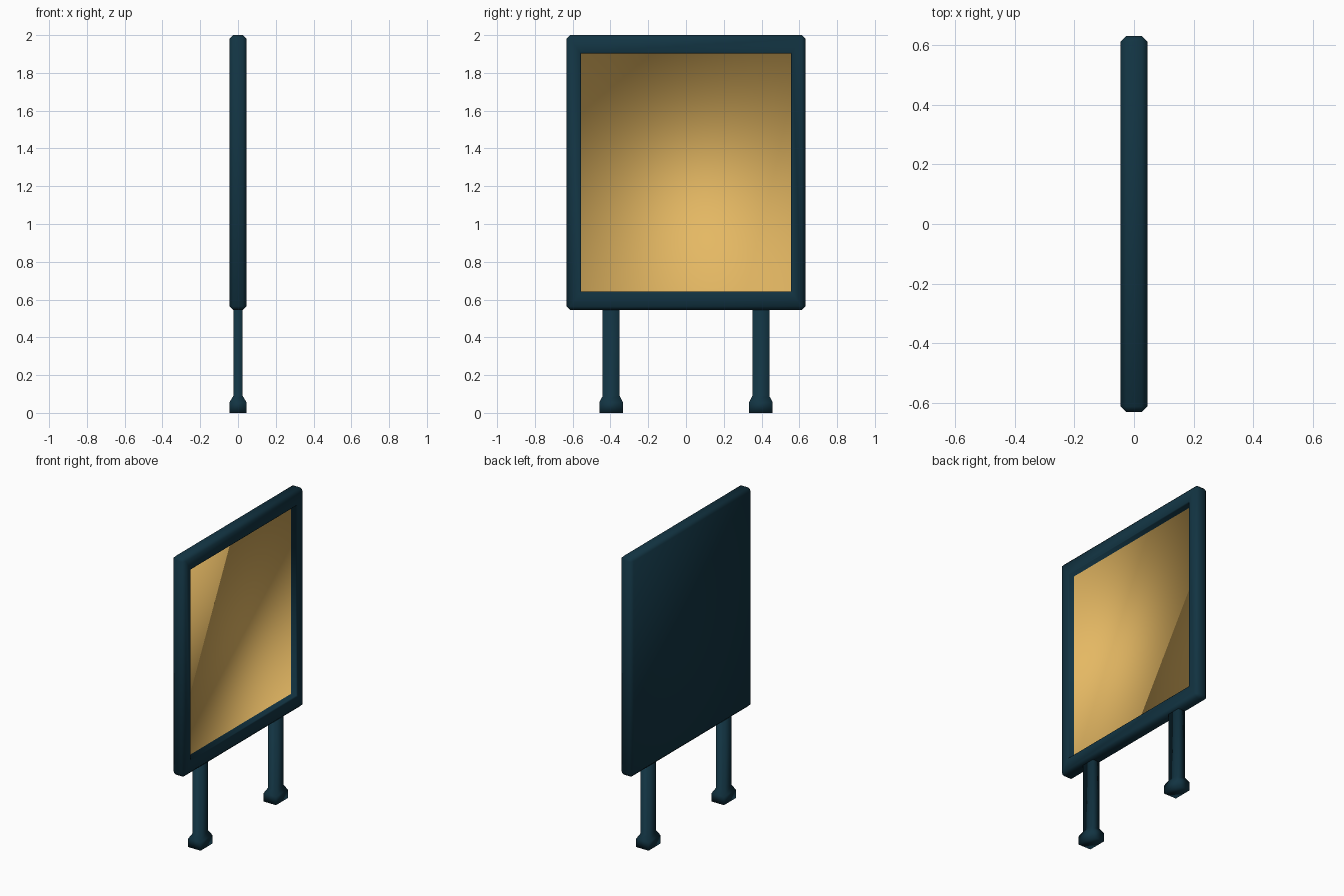
import bpy, bmesh
from mathutils import Matrix

if "Cube" in bpy.data.objects:
    bpy.data.objects.remove(bpy.data.objects["Cube"])


def material(name, rgb):
    m = bpy.data.materials.new(name)
    m.diffuse_color = (*rgb, 1)
    m.use_nodes = True
    m.node_tree.nodes["Principled BSDF"].inputs["Base Color"].default_value = m.diffuse_color
    return m


DARK = material("dark teal", (0.006, 0.034, 0.055))
AMBER = material("amber", (0.78, 0.48, 0.125))


def finish(name, bm, mats):
    bmesh.ops.recalc_face_normals(bm, faces=bm.faces[:])
    for f in bm.faces:
        f.smooth = True
    me = bpy.data.meshes.new(name)
    bm.to_mesh(me)
    bm.free()
    for m in mats:
        me.materials.append(m)
    ob = bpy.data.objects.new(name, me)
    bpy.context.collection.objects.link(ob)
    return ob


# Display panel: chamfered slab with a recessed amber face on the +x side
CZ = 1.2725
bm = bmesh.new()
bmesh.ops.create_cube(bm, size=1, matrix=Matrix.Translation((0, 0, CZ))
                      @ Matrix.Diagonal((0.09, 1.264, 1.455, 1)))
bmesh.ops.bevel(bm, geom=bm.edges[:], offset=0.019, segments=1, affect='EDGES')
face = max(bm.faces, key=lambda f: f.calc_center_median().x)
for x, hy, hz in ((0.045, 0.562, 0.637), (0.038, 0.555, 0.63), (0.0, 0.555, 0.63)):
    bmesh.ops.inset_individual(bm, faces=[face], thickness=0.002)
    for v in face.verts:
        v.co = (x, hy if v.co.y > 0 else -hy, CZ + (hz if v.co.z > CZ else -hz))
face.material_index = 1
finish("display_panel", bm, [DARK, AMBER])


# Legs: rectangular posts flaring into wider feet
def leg(name, y):
    bm = bmesh.new()
    rings = []
    for z, hx, hy in ((0, 0.046, 0.063), (0.055, 0.046, 0.063),
                      (0.09, 0.025, 0.045), (0.56, 0.025, 0.045)):
        rings.append([bm.verts.new((sx * hx, y + sy * hy, z))
                      for sx, sy in ((-1, -1), (1, -1), (1, 1), (-1, 1))])
    for a, b in zip(rings, rings[1:]):
        for i in range(4):
            j = (i + 1) % 4
            bm.faces.new((a[i], a[j], b[j], b[i]))
    bm.faces.new(rings[0][::-1])
    bm.faces.new(rings[-1])
    finish(name, bm, [DARK])


leg("left_leg", -0.396)
leg("right_leg", 0.396)
